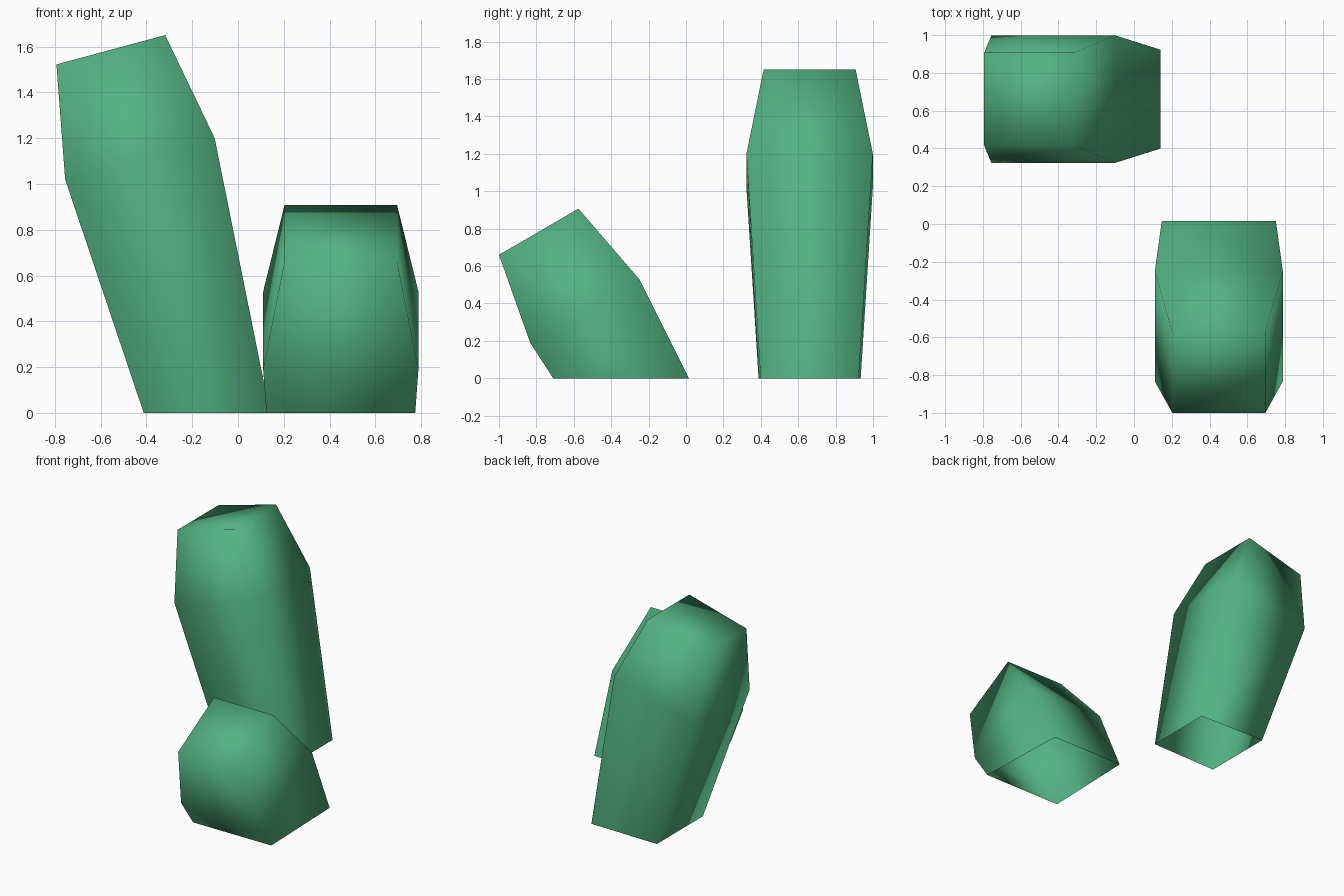
import bpy
import bmesh

if "Cube" in bpy.data.objects:
    bpy.data.objects.remove(bpy.data.objects["Cube"])

green = bpy.data.materials.new("crystal green")
green.diffuse_color = (0.085, 0.45, 0.225, 1)
green.use_nodes = True
green.node_tree.nodes["Principled BSDF"].inputs["Base Color"].default_value = green.diffuse_color


def crystal(name, rings, place):
    """Loft four-sided rings; each ring is a low and a high edge (lean, z, half width)."""
    bm = bmesh.new()
    loops = []
    for (a, za, wa), (b, zb, wb) in rings:
        corners = [(a, -wa, za), (b, -wb, zb), (b, wb, zb), (a, wa, za)]
        loops.append([bm.verts.new(place(*c)) for c in corners])
    for low, high in zip(loops, loops[1:]):
        for i in range(4):
            j = (i + 1) % 4
            bm.faces.new((low[i], low[j], high[j], high[i]))
    bm.faces.new(loops[-1])  # slanted tip, the base stays open
    bmesh.ops.recalc_face_normals(bm, faces=bm.faces)
    for f in bm.faces:
        f.smooth = True
    # make sure the tip faces up
    bm.faces.ensure_lookup_table()
    if bm.faces[-1].normal.z < 0:
        bmesh.ops.reverse_faces(bm, faces=bm.faces)
    mesh = bpy.data.meshes.new(name)
    bm.to_mesh(mesh)
    bm.free()
    mesh.materials.append(green)
    obj = bpy.data.objects.new(name, mesh)
    bpy.context.collection.objects.link(obj)
    return obj


# tall crystal leaning to the left
crystal("tall_crystal", [
    ((-0.412, 0, 0.273), (0.14, 0, 0.262)),
    ((-0.755, 1.02, 0.338), (-0.102, 1.2, 0.338)),
    ((-0.793, 1.522, 0.246), (-0.318, 1.65, 0.246)),
], lambda u, w, z: (u, 0.661 + w, z))

# short crystal leaning to the front
crystal("short_crystal", [
    ((-0.71, 0, 0.325), (0.015, 0, 0.302)),
    ((-0.833, 0.19, 0.339), (-0.25, 0.53, 0.339)),
    ((-1.0, 0.66, 0.246), (-0.575, 0.907, 0.246)),
], lambda u, w, z: (0.449 + w, u, z))
